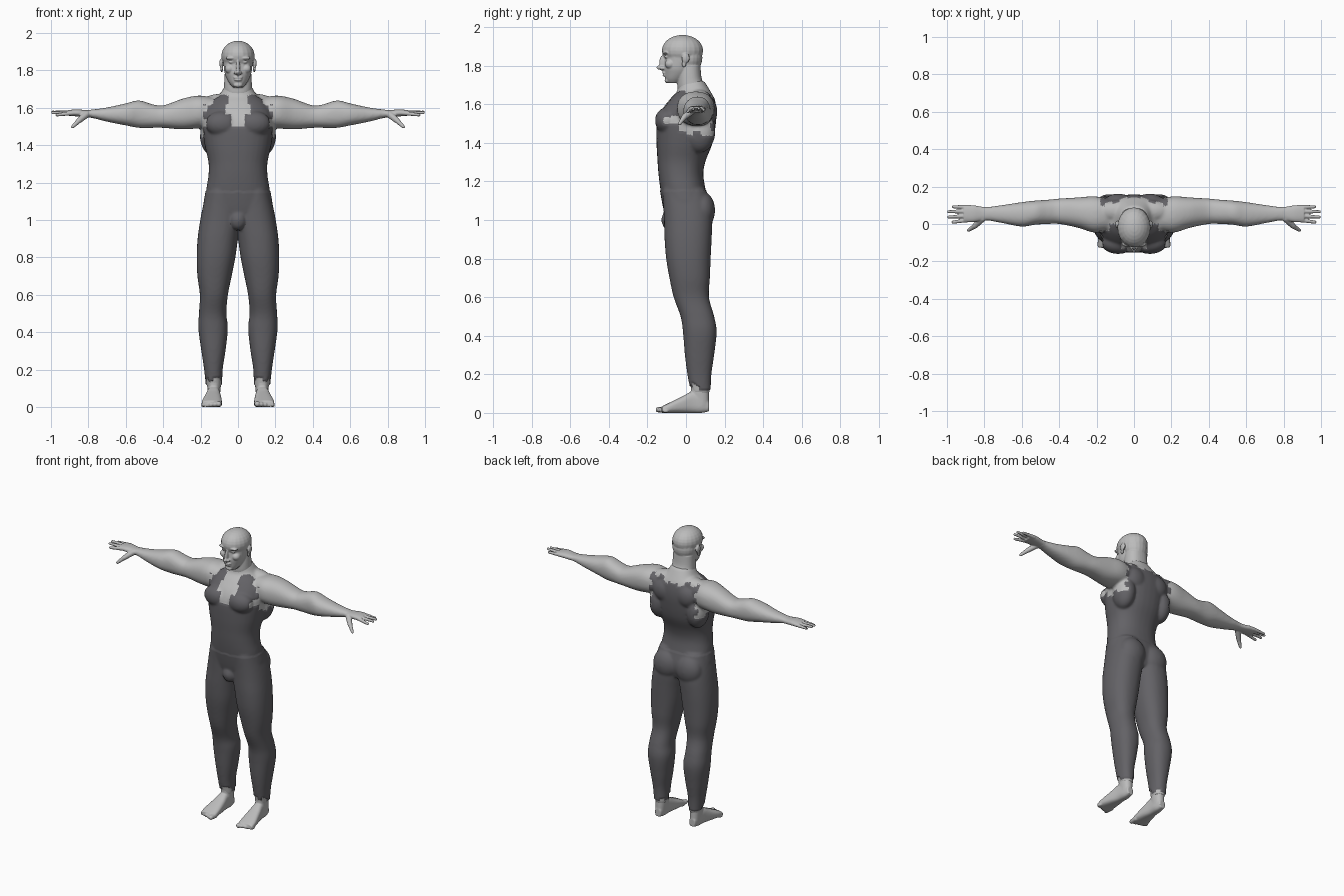
import bpy, bmesh, math
from mathutils import Vector, Matrix

default = bpy.data.objects.get("Cube")
if default:
    bpy.data.objects.remove(default, do_unlink=True)


def make_material(name, colour):
    mat = bpy.data.materials.new(name)
    mat.use_nodes = True
    mat.diffuse_color = (*colour, 1)
    mat.node_tree.nodes["Principled BSDF"].inputs["Base Color"].default_value = (*colour, 1)
    return mat


SKIN = make_material("light grey skin", (0.5, 0.5, 0.5))
CLOTH = make_material("dark grey cloth", (0.125, 0.122, 0.133))


def interpolate(rows, steps=5):
    """Smooth Catmull-Rom rows between the given cross-sections."""
    pts = [rows[0]] + rows + [rows[-1]]
    out = []
    for a, b, c, d in zip(pts, pts[1:], pts[2:], pts[3:]):
        for k in range(steps):
            t = k / steps
            out.append([q + t / 2 * (r - p + t * (2 * p - 5 * q + 4 * r - s
                        + t * (3 * (q - r) + s - p)))
                        for p, q, r, s in zip(a, b, c, d)])
    return out + [rows[-1]]


class Sculpt:
    """Collects overlapping solids, then fuses them into one smooth skin."""

    def __init__(self, sides=(1, -1)):
        self.sides, self.bm = sides, bmesh.new()

    def loft(self, axis, rows, sides=None, power=2.3, count=32):
        """Rows: station on the axis, then low/high of the two other axes."""
        others = [i for i in range(3) if i != axis]
        for side in sides or self.sides:
            rings = []
            for station, u0, u1, v0, v1 in interpolate(rows):
                ring = []
                for k in range(count):
                    a = math.tau * k / count
                    cu, sv = math.cos(a), math.sin(a)
                    p = Vector((0, 0, 0))
                    p[axis] = station
                    p[others[0]] = (u0 + u1 + math.copysign(abs(cu) ** (2 / power), cu) * (u1 - u0)) / 2
                    p[others[1]] = (v0 + v1 + math.copysign(abs(sv) ** (2 / power), sv) * (v1 - v0)) / 2
                    p.x *= side
                    ring.append(self.bm.verts.new(p))
                rings.append(ring)
            for low, high in zip(rings, rings[1:]):
                for k in range(count):
                    n = (k + 1) % count
                    self.bm.faces.new((low[k], low[n], high[n], high[k]))
            self.bm.faces.new(rings[0][::-1])
            self.bm.faces.new(rings[-1])

    def ball(self, centre, radii, sides=None):
        for side in sides or self.sides:
            place = Matrix.Translation((side * centre[0], centre[1], centre[2]))
            bmesh.ops.create_uvsphere(self.bm, u_segments=20, v_segments=14, radius=1,
                                      matrix=place @ Matrix.Diagonal((*radii, 1)))

    def digit(self, start, end, r0, r1, steps=14):
        """A tapered finger or toe."""
        for k in range(steps + 1):
            t = k / steps
            r = r0 + (r1 - r0) * t
            self.ball(Vector(start).lerp(Vector(end), t), (r, r, r))

    def finish(self, name, voxel, passes):
        bmesh.ops.recalc_face_normals(self.bm, faces=self.bm.faces)
        mesh = bpy.data.meshes.new(name)
        self.bm.to_mesh(mesh)
        self.bm.free()
        ob = bpy.data.objects.new(name, mesh)
        bpy.context.collection.objects.link(ob)
        fuse = ob.modifiers.new("fuse", "REMESH")
        fuse.mode, fuse.voxel_size = "VOXEL", voxel
        relax = ob.modifiers.new("relax", "SMOOTH")
        relax.factor, relax.iterations = 0.5, passes
        graph = bpy.context.evaluated_depsgraph_get()
        ob.data = bpy.data.meshes.new_from_object(ob.evaluated_get(graph))
        ob.modifiers.clear()
        ob.data.name = name
        ob.data.materials.clear()
        ob.data.materials.append(SKIN)
        return ob


def shade(ob):
    bpy.ops.object.select_all(action="DESELECT")
    ob.select_set(True)
    bpy.context.view_layer.objects.active = ob
    bpy.ops.object.shade_smooth_by_angle(angle=math.radians(50))


# Body: trunk, arms and legs
body = Sculpt()
trunk = [(0.98, .1, -.09, .1), (1.06, .175, -.112, .12), (1.16, .167, -.13, .098),
         (1.24, .155, -.14, .087), (1.31, .155, -.145, .1), (1.4, .175, -.15, .135),
         (1.5, .188, -.148, .152), (1.57, .18, -.125, .155), (1.63, .15, -.08, .145),
         (1.67, .1, -.045, .125), (1.72, .07, -.04, .095)]
body.loft(2, [(z, -w, w, f, b) for z, w, f, b in trunk], sides=(1,))
body.loft(0, [(.08, -.02, .12, 1.53, 1.64), (.16, -.04, .14, 1.5, 1.66),
              (.22, -.045, .148, 1.49, 1.665), (.3, -.02, .142, 1.485, 1.648),
              (.4, 0, .136, 1.493, 1.613), (.46, 0, .13, 1.493, 1.62),
              (.53, -.004, .125, 1.493, 1.64), (.6, -.014, .117, 1.506, 1.624),
              (.7, .004, .102, 1.526, 1.602), (.78, .018, .092, 1.546, 1.591),
              (.81, .018, .092, 1.548, 1.589)])
body.loft(2, [(.1, .09, .165, .03, .122), (.2, .088, .175, .013, .126), (.3, .073, .19, 0, .14),
              (.42, .06, .206, -.01, .153), (.5, .068, .203, -.022, .14),
              (.6, .06, .198, -.058, .113), (.7, .04, .211, -.08, .118),
              (.8, .02, .215, -.097, .122), (.9, .006, .21, -.105, .127),
              (1.0, -.01, .196, -.108, .13), (1.08, -.01, .18, -.112, .12),
              (1.16, 0, .16, -.118, .095)])
for centre, radii in (
        ((.085, -.1, 1.515), (.088, .058, .065)),    # chest
        ((.14, .07, 1.46), (.062, .08, .11)),        # back muscle
        ((.09, .07, 1.635), (.1, .055, .04)),        # neck muscle
        ((.085, .085, 1.05), (.085, .06, .09)),      # buttock
        ((.085, .115, 1.56), (.07, .045, .07))):     # shoulder blade
    body.ball(centre, radii)
body.ball((0, -.08, 1.0), (.042, .042, .05), sides=(1,))
body = body.finish("body", 0.008, 8)


def ragged(value):
    """Stepped torn edge."""
    return 0.02 * (math.floor(value * 26) % 2)


def cloth_thickness(c):
    x, y, z = abs(c.x), c.y, c.z
    if z < 1.155:
        return 0.006 if z > 0.115 + ragged(y + x) + max(0, .07 - y) * 0.5 and x < 0.5 else 0
    if y < -0.035:                                    # front panel and neckline
        neck = 0 if z < 1.5 else .036 if z < 1.565 else .07 if z < 1.62 else .05
        arm = .25 if z < 1.46 else .185 - ragged(z)
        worn = neck <= x < arm and z < 1.665
    elif y > 0.095:                                   # back panel
        worn = x < (.25 if z < 1.44 else .18 - ragged(z)) and z < 1.635 + min(x, .1) * .25 - ragged(x)
    else:                                             # under the arms and straps
        worn = z < 1.44 + ragged(y) or (y < 0 and .06 < x < .15 - ragged(y) and 1.6 < z < 1.67)
    return 0.003 if worn and x < 0.25 else 0


# Clothing: colour the covered faces and lift them off the skin
body.data.materials.append(CLOTH)
lift = {}
for face in body.data.polygons:
    thick = cloth_thickness(face.center)
    face.material_index = 1 if thick else 0
    for v in face.vertices:
        lift[v] = min(thick, lift.get(v, thick))
normals = [v.normal.copy() for v in body.data.vertices]
for i, thick in lift.items():
    body.data.vertices[i].co += normals[i] * thick
shade(body)

# Head with neck
head = Sculpt()
mid = (1,)
head.loft(2, [(1.6, -.06, .06, -.02, .11), (1.67, -.076, .076, -.042, .108),
              (1.73, -.074, .074, -.045, .082), (1.8, -.07, .07, -.04, .075)], mid)
head.loft(2, [(1.71, -.028, .028, -.095, -.03), (1.73, -.045, .045, -.107, .0),
              (1.76, -.062, .062, -.112, .03), (1.79, -.072, .072, -.115, .04),
              (1.84, -.078, .078, -.11, .05), (1.88, -.08, .08, -.115, .05)], mid, power=2)
for centre, radii in (((0, -.018, 1.878), (.089, .107, .081)),      # skull
                      ((0, .015, 1.84), (.078, .07, .08)),          # back of skull
                      ((0, -.122, 1.812), (.011, .017, .042)),      # nose bridge
                      ((0, -.135, 1.79), (.012, .018, .012)),       # nose tip
                      ((0, -.112, 1.762), (.026, .011, .006)),      # upper lip
                      ((0, -.111, 1.75), (.022, .011, .007)),       # lower lip
                      ((0, -.098, 1.722), (.024, .013, .013))):     # chin
    head.ball(centre, radii, mid)
for centre, radii in (((.036, -.105, 1.866), (.032, .017, .009)),   # brow
                      ((.034, -.1, 1.845), (.016, .012, .008)),     # eye
                      ((.045, -.082, 1.808), (.026, .028, .025)),   # cheek
                      ((.014, -.124, 1.787), (.009, .012, .009)),   # nostril
                      ((.09, -.002, 1.838), (.01, .021, .026)),     # ear
                      ((.087, -.01, 1.808), (.007, .012, .018))):   # ear lobe
    head.ball(centre, radii)
shade(head.finish("head", 0.004, 3))

for side, label in ((1, "left"), (-1, "right")):
    # Hand: palm, four fingers and thumb
    hand = Sculpt((side,))
    hand.loft(0, [(.76, .02, .09, 1.547, 1.591), (.81, .018, .092, 1.55, 1.588),
                  (.86, .01, .1, 1.554, 1.592), (.91, .012, .1, 1.558, 1.588)])
    for base, tip, reach, height in ((.022, .01, .968, 1.562), (.044, .037, .99, 1.574),
                                     (.068, .066, .991, 1.577), (.09, .092, .965, 1.57)):
        hand.digit((.88, base, 1.573), (reach, tip, height), .0125, .0085)
    hand.digit((.81, .03, 1.565), (.85, -.01, 1.532), .019, .015)
    hand.digit((.85, -.01, 1.532), (.884, -.033, 1.499), .014, .009)
    shade(hand.finish(label + "_hand", 0.004, 3))

    # Foot: sole, ankle and five toes
    foot = Sculpt((side,))
    foot.loft(1, [(-.125, .088, .194, .0, .034), (-.08, .086, .192, 0, .056),
                  (-.02, .09, .178, 0, .085), (.03, .096, .166, 0, .11),
                  (.08, .098, .16, 0, .1), (.12, .108, .15, .008, .06)], power=2.8)
    foot.loft(2, [(.04, .098, .16, .03, .12), (.1, .094, .163, .026, .119),
                  (.2, .095, .168, .024, .118)])
    for k in range(5):
        x, r = .101 + .0212 * k, .0165 - .0015 * k
        foot.digit((x, -.1, r), (x + .002, -.143 + .008 * k, r), r, r * .9, 6)
    shade(foot.finish(label + "_foot", 0.005, 3))
